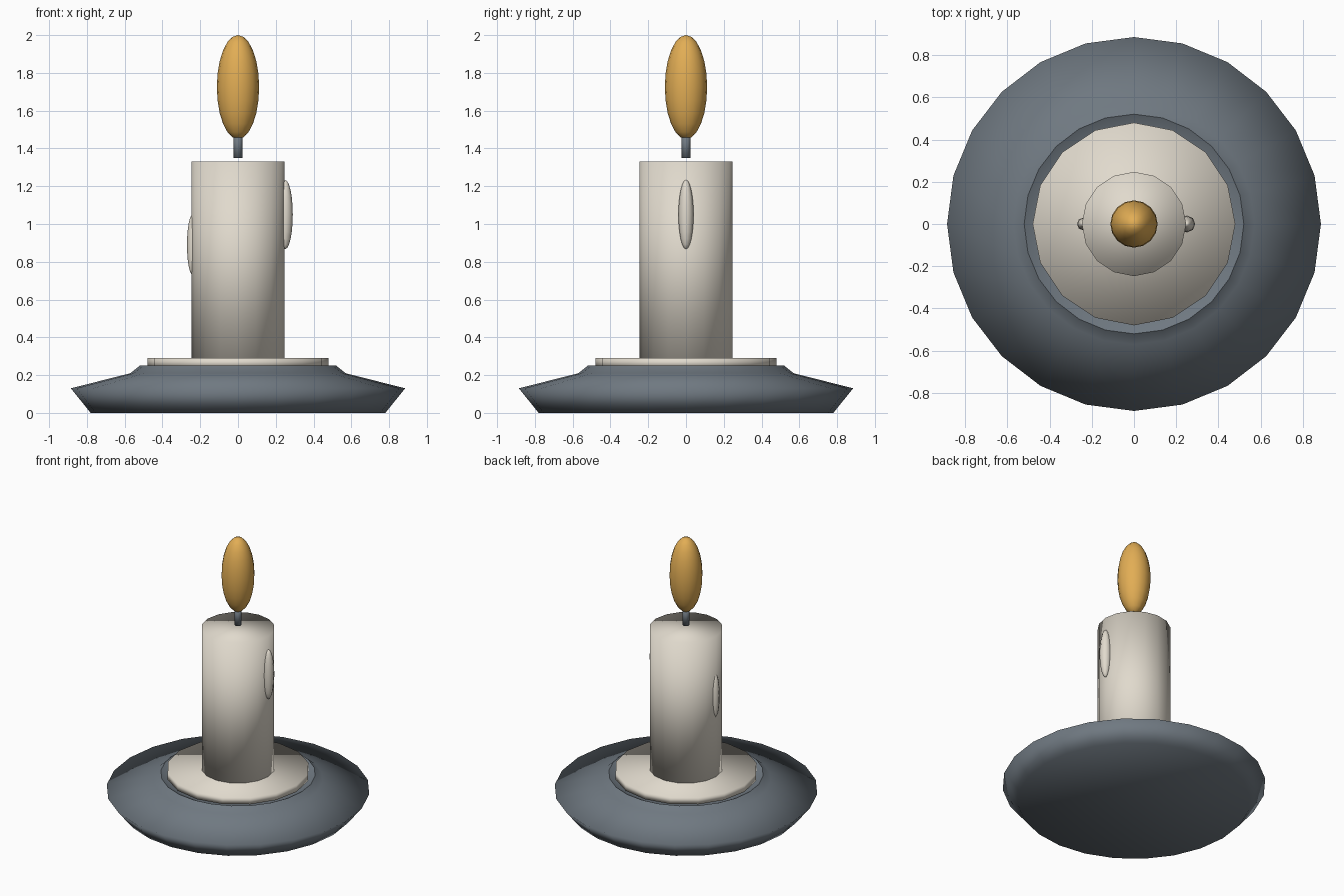
import bpy
import bmesh
from math import cos, sin, tau

cube = bpy.data.objects.get("Cube")
if cube:
    bpy.data.objects.remove(cube, do_unlink=True)


def material(name, rgb):
    mat = bpy.data.materials.new(name)
    mat.use_nodes = True
    mat.diffuse_color = (*rgb, 1)
    mat.node_tree.nodes["Principled BSDF"].inputs["Base Color"].default_value = (*rgb, 1)
    return mat


def finish(name, bm, mat):
    """Turn a bmesh into a smooth-shaded object of one colour."""
    bmesh.ops.recalc_face_normals(bm, faces=bm.faces)
    mesh = bpy.data.meshes.new(name)
    bm.to_mesh(mesh)
    bm.free()
    mesh.materials.append(mat)
    mesh.shade_smooth()
    obj = bpy.data.objects.new(name, mesh)
    bpy.context.collection.objects.link(obj)
    return obj


def lathe(name, profile, sides, mat, cap_top=True, cap_bottom=True):
    """Revolve (radius, height) pairs, listed bottom to top, around z."""
    bm = bmesh.new()
    rings = [[bm.verts.new((r * cos(tau * i / sides), r * sin(tau * i / sides), z))
              for i in range(sides)] for r, z in profile]
    for low, high in zip(rings, rings[1:]):
        for i in range(sides):
            j = (i + 1) % sides
            bm.faces.new((low[i], low[j], high[j], high[i]))
    if cap_bottom:
        bm.faces.new(rings[0][::-1])
    if cap_top:
        bm.faces.new(rings[-1])
    return finish(name, bm, mat)


def ellipsoid(name, centre, radii, sides, rings, mat):
    bm = bmesh.new()
    bmesh.ops.create_uvsphere(bm, u_segments=sides, v_segments=rings, radius=1)
    bmesh.ops.scale(bm, vec=radii, verts=bm.verts)
    bmesh.ops.translate(bm, vec=centre, verts=bm.verts)
    return finish(name, bm, mat)


slate = material("slate metal", (0.16, 0.19, 0.22))
wax = material("cream wax", (0.75, 0.70, 0.61))
amber = material("amber flame", (0.76, 0.42, 0.09))

# Holder: flared dish with a shallow recess for the wax pool
lathe("dish", [(0.78, 0), (0.885, 0.13), (0.57, 0.21), (0.52, 0.25)], 24, slate, cap_top=False)
bowl = lathe("dish_recess", [(0.44, 0.21), (0.52, 0.25)], 24, slate,
             cap_top=False)
# The recess is seen from inside, so its faces point up
if bowl.data.polygons[-1].normal.z < 0:
    bowl.data.flip_normals()

# Wax pool and candle
lathe("wax_pool", [(0.48, 0.24), (0.48, 0.29)], 16, wax)
lathe("candle", [(0.247, 0.25), (0.247, 1.33)], 16, wax)

# Wax drips on both sides
ellipsoid("drip_left", (0.25, 0, 1.05), (0.04, 0.04, 0.183), 8, 12, wax)
ellipsoid("drip_right", (-0.24, 0, 0.89), (0.03, 0.03, 0.16), 8, 12, wax)

# Wick and flame
lathe("wick", [(0.024, 1.35), (0.024, 1.48)], 8, slate)
ellipsoid("flame", (0, 0, 1.725), (0.112, 0.112, 0.275), 16, 12, amber)
